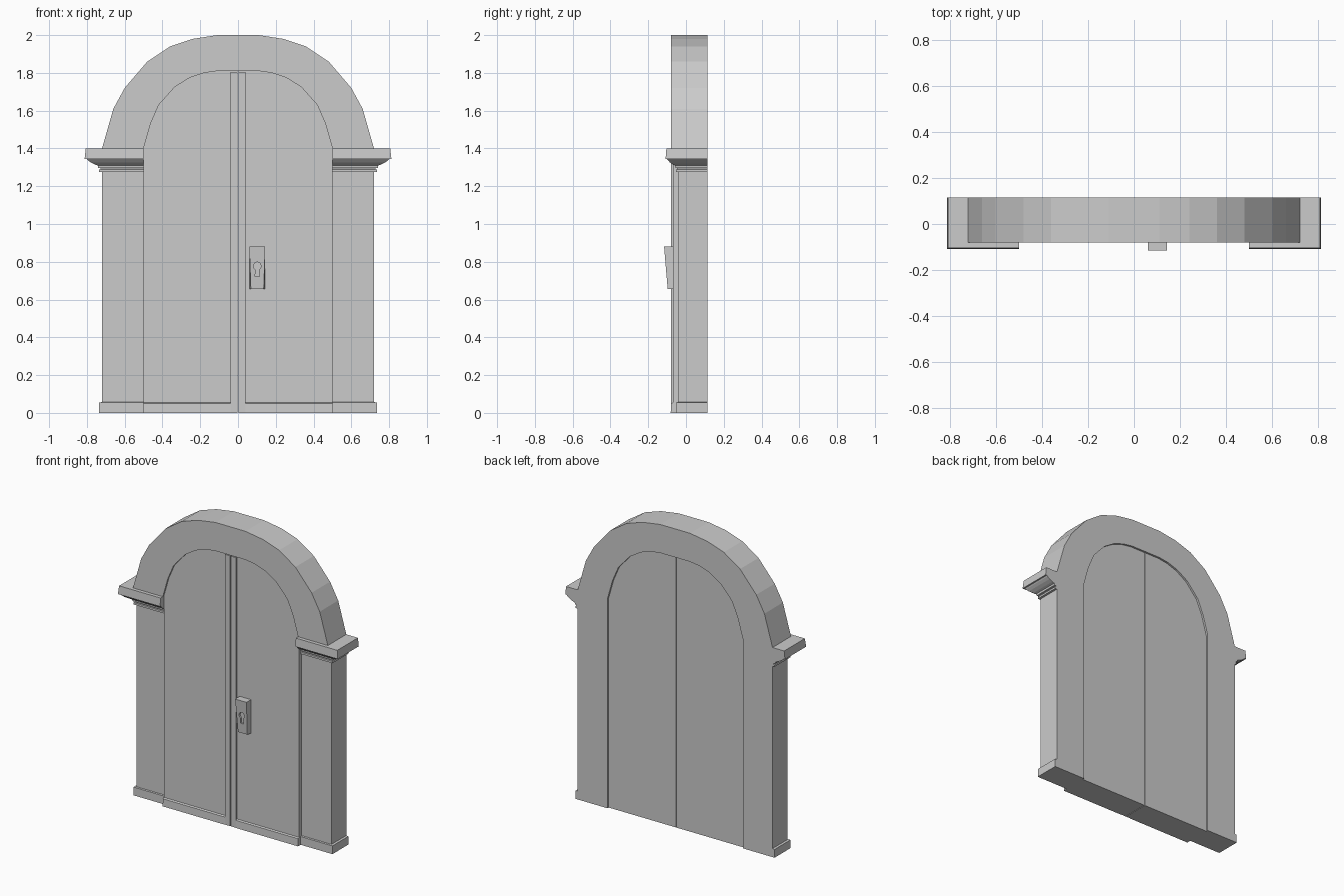
import bpy, bmesh, math

if "Cube" in bpy.data.objects:
    bpy.data.objects.remove(bpy.data.objects["Cube"])

BACK = 0.115


def make_object(name, bm):
    bmesh.ops.recalc_face_normals(bm, faces=bm.faces[:])
    me = bpy.data.meshes.new(name)
    bm.to_mesh(me)
    bm.free()
    ob = bpy.data.objects.new(name, me)
    bpy.context.collection.objects.link(ob)
    return ob


def loft(name, rings):
    """Skin a stack of equal-length point rings and cap both ends."""
    bm = bmesh.new()
    vs = [[bm.verts.new(p) for p in ring] for ring in rings]
    n = len(vs[0])
    for a, b in zip(vs, vs[1:]):
        for i in range(n):
            j = (i + 1) % n
            bm.faces.new((a[i], a[j], b[j], b[i]))
    caps = [bm.faces.new(vs[0]), bm.faces.new(vs[-1])]
    bmesh.ops.triangulate(bm, faces=caps)
    return make_object(name, bm)


def prism(name, outline, y0, y1):
    """Extrude an x-z outline from y0 to y1."""
    return loft(name, [[(x, y, z) for x, z in outline] for y in (y0, y1)])


def box(name, x0, x1, y0, y1, z0, z1):
    return prism(name, [(x0, z0), (x1, z0), (x1, z1), (x0, z1)], y0, y1)


def mirror_x(ob):
    ob.modifiers.new("Mirror", 'MIRROR').use_clip = False
    return ob


# Right halves of the arch curves
outer = [(0.72, 1.40), (0.66, 1.61), (0.60, 1.72), (0.48, 1.86),
         (0.36, 1.94), (0.24, 1.98), (0.11, 2.0)]
inner = [(0.50, 1.40), (0.463, 1.53), (0.42, 1.63), (0.335, 1.725),
         (0.255, 1.775), (0.18, 1.80), (0.11, 1.81)]


def full(half):
    return half + [(-x, z) for x, z in reversed(half)]


# Stone arch
prism("arch", full(outer) + full(inner)[::-1], -0.08, BACK)

# Pillars with base and moulded capital: (outset, height) profile
profile = [(0.015, 0), (0.015, 0.055), (0, 0.057), (0, 1.275),
           (0.015, 1.275), (0.015, 1.288), (0.008, 1.29), (0.008, 1.297),
           (0.02, 1.297), (0.022, 1.31), (0.038, 1.315), (0.06, 1.326),
           (0.076, 1.338), (0.082, 1.345), (0.092, 1.345), (0.086, 1.40)]
rings = []
for o, z in profile:
    x, y = 0.72 + o, -0.042 - 0.72 * o
    rings.append([(0.5, y, z), (x, y, z), (x, BACK, z), (0.5, BACK, z)])
mirror_x(loft("pillar", rings))

# Door leaves with a narrow centre gap
GAP = 0.002
leaf = [(GAP, 0), (0.5, 0)] + inner + [(GAP, 1.81)]
mirror_x(prism("door_leaf", leaf, -0.068, 0.102))

# Raised meeting stiles and sloped bottom rails
mirror_x(box("centre_stile", GAP, 0.04, -0.079, -0.066, 0, 1.805))
rail = [[(x, -0.066, 0), (x, -0.081, 0), (x, -0.079, 0.05), (x, -0.066, 0.056)]
        for x in (0.04, 0.5)]
mirror_x(loft("bottom_rail", rail))

# Lock plate leaning outwards at the top
def plate_ring(x0, x1, y_low, y_high):
    return [(x0[0], y_low, 0.655), (x1[0], y_low, 0.655),
            (x1[1], y_high, 0.88), (x0[1], y_high, 0.88)]


lock = loft("lock_plate", [
    plate_ring((0.06, 0.06), (0.144, 0.144), -0.066, -0.066),
    plate_ring((0.068, 0.06), (0.136, 0.144), -0.097, -0.116)])

# Keyhole recess
keyhole = [(0.102 + 0.02 * math.cos(math.radians(a)),
            0.777 + 0.022 * math.sin(math.radians(a)))
           for a in range(-65, 246, 31)]
keyhole += [(0.09, 0.722), (0.114, 0.722)]
cutter = prism("keyhole_cutter", keyhole, -0.2, -0.094)
cutter.hide_render = True
cutter.hide_set(True)
cut = lock.modifiers.new("Keyhole", 'BOOLEAN')
cut.operation = 'DIFFERENCE'
cut.solver = 'EXACT'
cut.object = cutter
